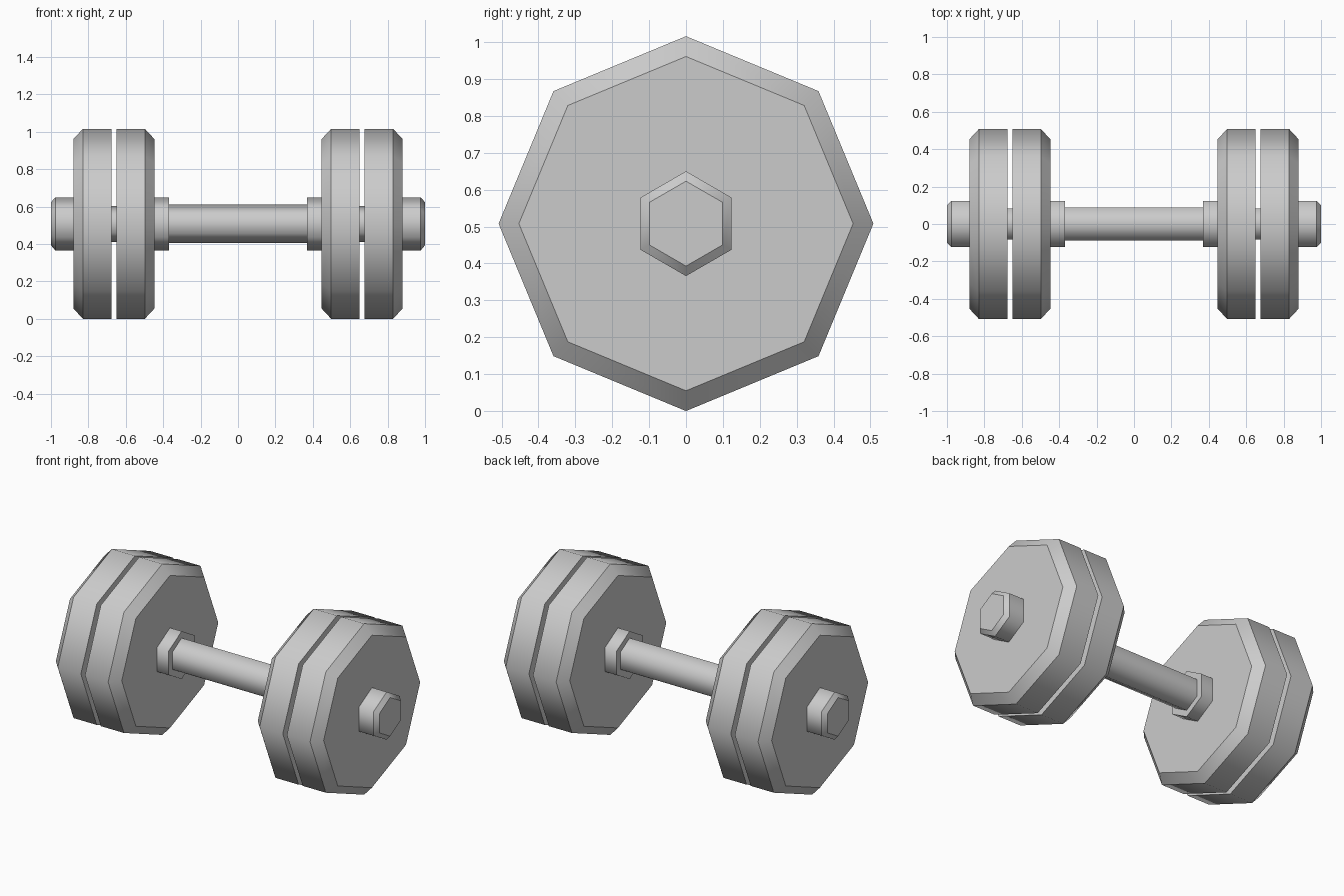
import bpy, bmesh
from math import sin, cos, tau

cube = bpy.data.objects.get("Cube")
if cube:
    bpy.data.objects.remove(cube)

AXIS_Z = 0.508

steel = bpy.data.materials.new("grey steel")
steel.use_nodes = True
grey = (0.6, 0.6, 0.6, 1)
steel.diffuse_color = grey
steel.node_tree.nodes["Principled BSDF"].inputs["Base Color"].default_value = grey


def prism(name, sides, profile, side=1):
    """Polygonal solid along x from (x, radius) rings, a corner pointing up."""
    bm = bmesh.new()
    rings = [[bm.verts.new((side * x, r * sin(tau * i / sides),
                            AXIS_Z + r * cos(tau * i / sides)))
              for i in range(sides)] for x, r in profile]
    for a, b in zip(rings, rings[1:]):
        for i in range(sides):
            j = (i + 1) % sides
            bm.faces.new((a[i], a[j], b[j], b[i])).smooth = True
    bm.faces.new(rings[0])
    bm.faces.new(rings[-1])
    bmesh.ops.recalc_face_normals(bm, faces=bm.faces)
    # Rounded shading around the axis, crisp rims across it
    for e in bm.edges:
        if abs(e.verts[0].co.x - e.verts[1].co.x) < 1e-5:
            e.smooth = False
    mesh = bpy.data.meshes.new(name)
    bm.to_mesh(mesh)
    bm.free()
    mesh.materials.append(steel)
    obj = bpy.data.objects.new(name, mesh)
    bpy.context.collection.objects.link(obj)
    return obj


# Grip between the collars
prism("grip", 6, [(-0.38, 0.102), (0.38, 0.102)])

# Weights and fittings, mirrored at both ends
for label, s in (("left", 1), ("right", -1)):
    prism(label + "_collar", 6, [(0.37, 0.142), (0.455, 0.142)], s)
    prism(label + "_inner_plate", 8,
          [(0.447, 0.453), (0.498, 0.508), (0.65, 0.508)], s)
    prism(label + "_spacer", 6, [(0.64, 0.096), (0.69, 0.096)], s)
    prism(label + "_outer_plate", 8,
          [(0.677, 0.508), (0.829, 0.508), (0.88, 0.453)], s)
    prism(label + "_end_nut", 6,
          [(0.87, 0.142), (0.977, 0.142), (1.0, 0.115)], s)
